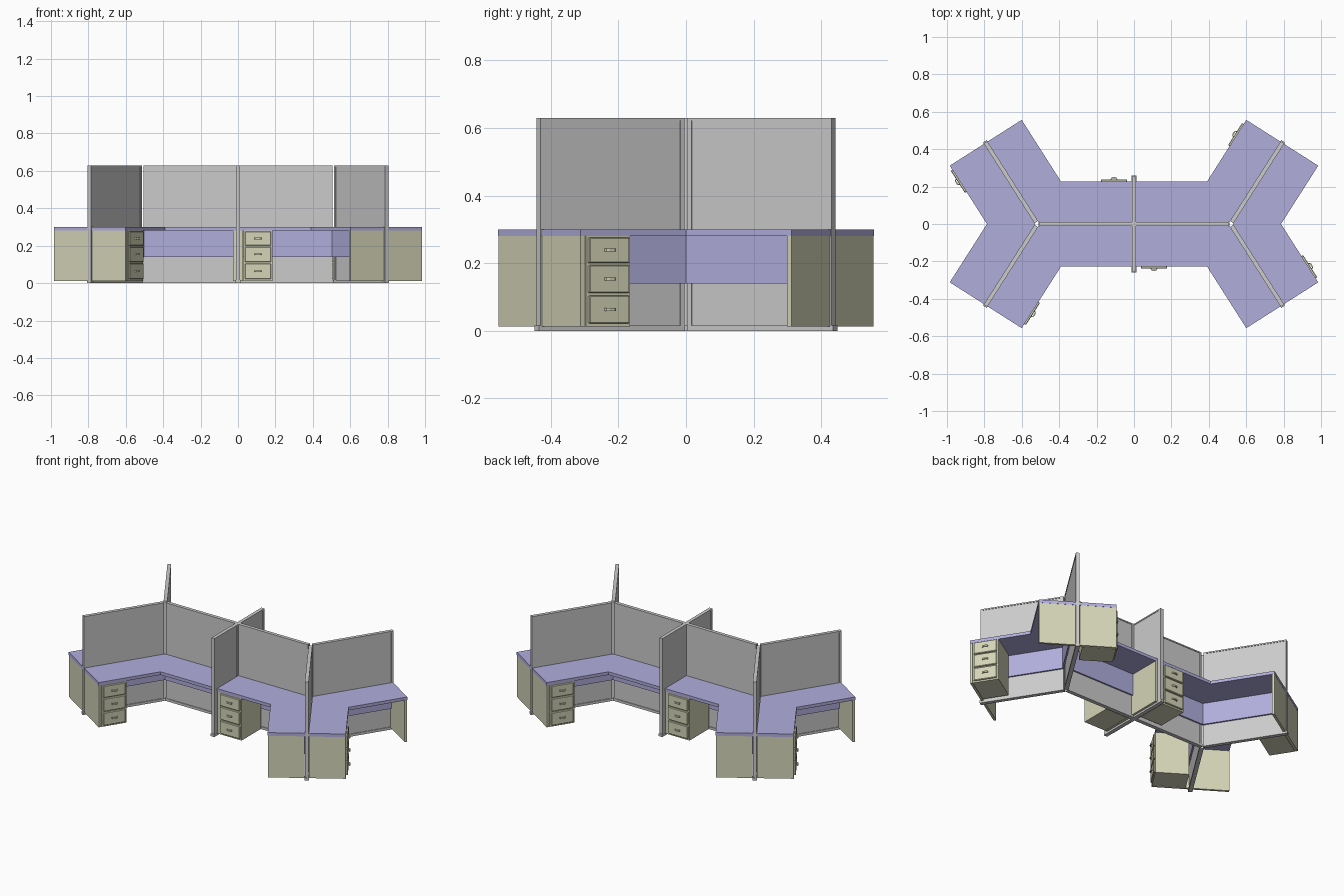
import bpy, bmesh, math
from mathutils import Vector

if "Cube" in bpy.data.objects:
    bpy.data.objects.remove(bpy.data.objects["Cube"])


def material(name, rgb):
    m = bpy.data.materials.new(name)
    m.diffuse_color = (*rgb, 1)
    m.use_nodes = True
    m.node_tree.nodes["Principled BSDF"].inputs["Base Color"].default_value = m.diffuse_color
    return m


PURPLE = material("purple_laminate", (0.44, 0.42, 0.72))
BEIGE = material("beige_laminate", (0.66, 0.66, 0.48))


def prism(name, pts, z0, z1, mat=None, bevel=0):
    """Extrude a plan outline from z0 to z1."""
    bm = bmesh.new()
    face = bm.faces.new([bm.verts.new((p[0], p[1], z0)) for p in pts])
    ext = bmesh.ops.extrude_face_region(bm, geom=[face])
    for v in ext["geom"]:
        if isinstance(v, bmesh.types.BMVert):
            v.co.z = z1
    bmesh.ops.recalc_face_normals(bm, faces=bm.faces)
    me = bpy.data.meshes.new(name)
    bm.to_mesh(me)
    bm.free()
    ob = bpy.data.objects.new(name, me)
    bpy.context.collection.objects.link(ob)
    if mat:
        me.materials.append(mat)
    if bevel:
        mod = ob.modifiers.new("bevel", "BEVEL")
        mod.width, mod.segments = bevel, 1
    return ob


def arm(origin, along, side):
    """Plan coordinates: s along an arm, d sideways from it."""
    return lambda s, d: origin + along * s + side * d


def rect(P, s0, s1, d0, d1):
    return [P(s0, d0), P(s1, d0), P(s1, d1), P(s0, d1)]


HUB, WING, DEPTH, HALF = 0.516, 0.515, 0.228, 0.011
SPINE = HUB - HALF
ANG = math.radians(57.5)


def wall(name, origin, along, s0, s1):
    P = arm(origin, along, Vector((-along.y, along.x)))
    prism(name + "_panel", rect(P, s0, s1, -0.008, 0.008), 0.01, 0.625)
    prism(name + "_base", rect(P, s0, s1 + 0.006, -0.0125, 0.0125), 0, 0.016)
    prism(name + "_cap", rect(P, s0, s1, -HALF, HALF), 0.622, 0.63)
    for s in (s0, s1 - 0.014):
        prism(name + "_post", rect(P, s, s + 0.014, -HALF, HALF), 0.01, 0.628)


def pedestal(P, end):
    """Three-drawer cabinet beside the end panel at s = end."""
    s0, s1 = end - 0.174, end - 0.018
    prism("drawer_cabinet", rect(P, s0, s1, 0.03, DEPTH), 0.012, 0.28, BEIGE)
    mid = (s0 + s1) / 2
    pull = [(-.019, .236), (-.016, .246), (-.008, .25), (.008, .25), (.016, .246),
            (.019, .236), (.014, .236), (.012, .243), (-.012, .243), (-.014, .236)]
    for z0, z1 in ((0.022, 0.104), (0.112, 0.194), (0.2, 0.276)):
        prism("drawer_front", rect(P, s0 + .008, s1 - .008, DEPTH - .004, DEPTH + .01),
              z0, z1, BEIGE, 0.003)
        zc = (z0 + z1) / 2
        prism("drawer_handle", [P(mid + s, d) for s, d in pull], zc - .004, zc + .005, BEIGE)


def station(hub, a, len_a, b, len_b):
    """Corner desk between arms a and b; drawers at the end of arm a."""
    sides = [(v - u * u.dot(v)).normalized() for u, v in ((a, b), (b, a))]
    A, B = arm(hub, a, sides[0]), arm(hub, b, sides[1])
    mid = (a + b).normalized()
    sin_half = math.sin(a.angle(b) / 2)

    def ell(d0, d1, trim=0):
        c0, c1 = (hub + mid * d / sin_half for d in (d0, d1))
        return [c0, A(len_a - trim, d0), A(len_a - trim, d1), c1,
                B(len_b - trim, d1), B(len_b - trim, d0)]

    prism("worktop", ell(HALF, DEPTH), 0.28, 0.30, PURPLE)
    prism("modesty_panel", ell(0.014, 0.024, 0.016), 0.14, 0.281, PURPLE)
    for P, n in ((A, len_a), (B, len_b)):
        prism("end_panel", rect(P, n - 0.016, n - .001, 0.013, DEPTH - .001), 0.012, 0.28, BEIGE)
    pedestal(A, len_a)


# the layout repeats after a half turn
for k in (1, -1):
    hub = Vector((HUB * k, 0))
    inward = Vector((-k, 0))
    north = Vector((math.cos(ANG) * k, math.sin(ANG) * k))
    south = Vector((math.cos(ANG) * k, -math.sin(ANG) * k))
    # screens
    wall("spine_wall", Vector((0, 0)), -inward, HALF, SPINE)
    wall("divider_wall", Vector((0, 0)), Vector((0, k)), -HALF if k > 0 else HALF, 0.253)
    for d in (north, south):
        wall("wing_wall", hub, d, 0.012, WING + 0.003)
    # three desks per half
    station(hub, north, WING, inward, SPINE)
    station(hub, inward, SPINE, south, WING)
    station(hub, south, WING, north, WING)
